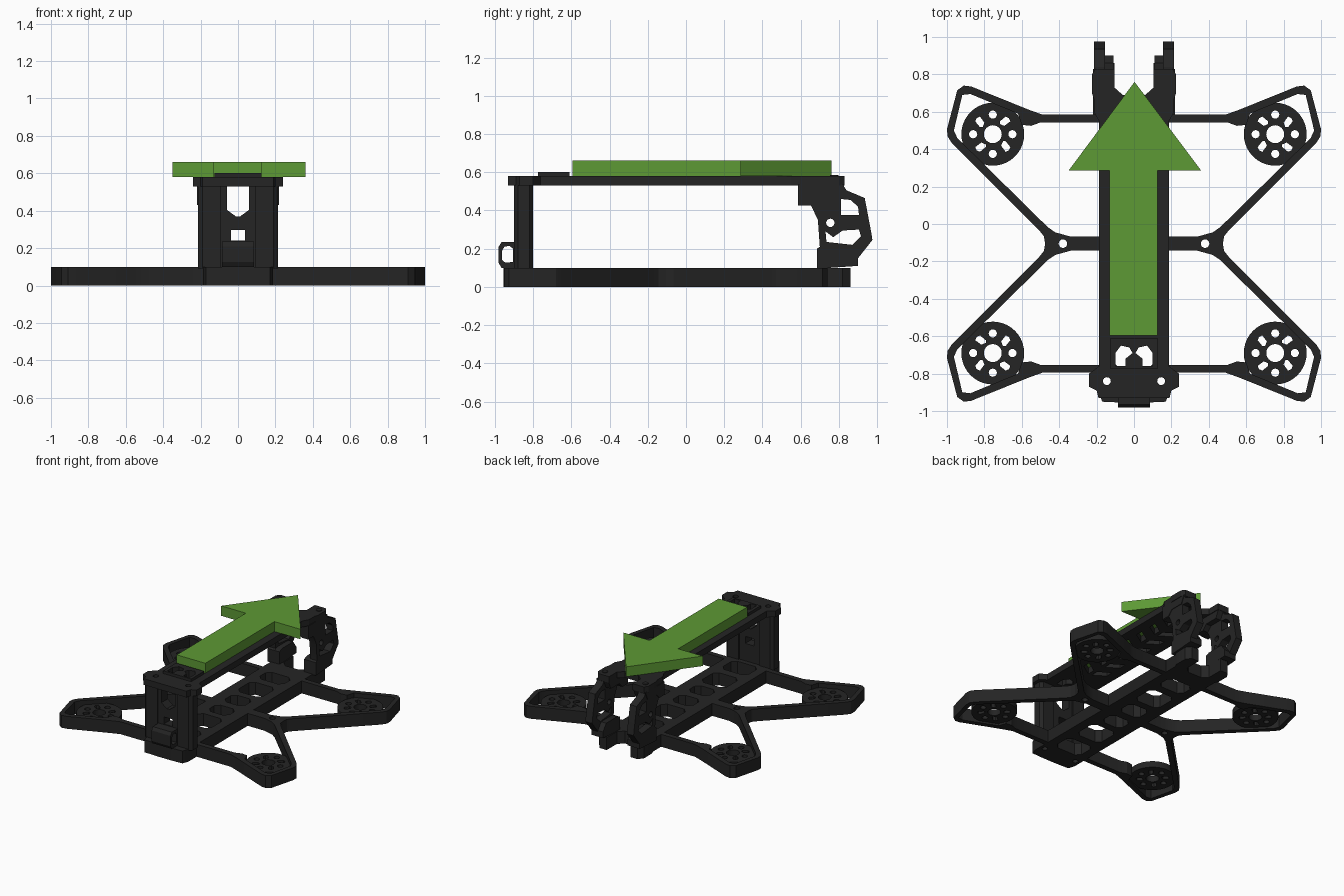
import bpy, bmesh, math
from mathutils import Matrix

def material(name, rgb):
    m = bpy.data.materials.new(name)
    m.diffuse_color = (*rgb, 1)
    return m

BLACK = material("black_plastic", (0.018, 0.018, 0.018))
GREEN = material("green", (0.11, 0.32, 0.035))
MID = -0.105  # the frame is symmetric about this y

PLANES = {  # profile (a, b) and depth c to world axes
    'xy': Matrix.Identity(4),
    'yz': Matrix(((0, 0, 1, 0), (1, 0, 0, 0), (0, 1, 0, 0), (0, 0, 0, 1))),
    'xz': Matrix(((1, 0, 0, 0), (0, 0, -1, 0), (0, 1, 0, 0), (0, 0, 0, 1))),
}

def circle(cx, cy, r, n=24):
    return [(cx + r * math.cos(2 * math.pi * i / n), cy + r * math.sin(2 * math.pi * i / n)) for i in range(n)]

def sym(half):
    return half + [(-x, y) for x, y in reversed(half)]

def flip(loop):
    return [(-x, y) for x, y in loop]

def plate(name, loops, lo, hi, plane='xy', mirror='', mat=BLACK):
    """Extrude nested closed loops (outline, then holes) from lo to hi."""
    cu = bpy.data.curves.new(name, 'CURVE')
    cu.dimensions, cu.fill_mode, cu.extrude = '2D', 'BOTH', (hi - lo) / 2
    for loop in loops:
        s = cu.splines.new('POLY')
        s.points.add(len(loop) - 1)
        for p, (a, b) in zip(s.points, loop):
            p.co = (a, b, 0, 1)
        s.use_cyclic_u = True
    tmp = bpy.data.objects.new(name + "_tmp", cu)
    bpy.context.collection.objects.link(tmp)
    dg = bpy.context.evaluated_depsgraph_get()
    me = bpy.data.meshes.new_from_object(tmp.evaluated_get(dg))
    bpy.data.objects.remove(tmp)
    mid = (lo + hi) / 2 * (-1 if plane == 'xz' else 1)
    me.transform(PLANES[plane] @ Matrix.Translation((0, 0, mid)))
    y0 = MID if 'y' in mirror else 0
    me.transform(Matrix.Translation((0, -y0, 0)))
    bm = bmesh.new()
    bm.from_mesh(me)
    bmesh.ops.remove_doubles(bm, verts=bm.verts, dist=1e-5)
    bmesh.ops.recalc_face_normals(bm, faces=bm.faces)
    bm.to_mesh(me)
    bm.free()
    me.name = name
    me.materials.clear()
    me.materials.append(mat)
    ob = bpy.data.objects.new(name, me)
    ob.location.y = y0
    bpy.context.collection.objects.link(ob)
    if mirror:
        m = ob.modifiers.new("mirror", 'MIRROR')
        m.use_axis = ('x' in mirror, 'y' in mirror, False)
    return ob

# Arms: one quarter with guard rim, diagonal strut and half the hub
hub_arc = [(0.38 + 0.023 * math.cos(t * math.pi / 8), MID + 0.023 * math.sin(t * math.pi / 8)) for t in range(9)]
arm_outer = [(0.15, 0.585), (0.49, 0.585), (0.56, 0.61), (0.87, 0.735), (0.91, 0.74), (0.945, 0.715),
             (0.999, 0.51), (0.998, 0.47), (0.975, 0.435), (0.51, -0.03), (0.482, -0.065), (0.475, MID)]
arm_outer += hub_arc + [(0.15, MID)]
arm_window = [(0.18, 0.543), (0.50, 0.543), (0.55, 0.525), (0.60, 0.53), (0.62, 0.59), (0.875, 0.695),
              (0.918, 0.69), (0.963, 0.50), (0.945, 0.46), (0.46, -0.018), (0.42, -0.045), (0.34, -0.067), (0.18, -0.067)]
plate("arm", [arm_outer, arm_window], 0, 0.1, mirror='xy')

# Motor mounts: recessed discs with bolt holes and angled slots
cx, cy = 0.755, 0.48
holes = [circle(cx, cy, 0.048)]
for k in range(4):
    a = k * math.pi / 2
    holes.append(circle(cx + 0.105 * math.cos(a), cy + 0.105 * math.sin(a), 0.022, 16))
    a += math.pi / 4
    u, v = math.cos(a), math.sin(a)
    holes.append([(cx + u * r - v * w, cy + v * r + u * w) for r, w in
                  ((0.065, -0.012), (0.075, -0.022), (0.115, -0.018), (0.122, 0), (0.115, 0.018), (0.075, 0.012))])
plate("motor_mount", [circle(cx, cy, 0.168, 40)] + holes, 0.015, 0.065, mirror='xy')

# Lower deck with openings
def opening(y0, y1, w, c=0.035):
    return sym([(w - c, y0), (w, y0 + c), (w, y1 - c), (w - c, y1)])

bolts = [circle(s * 0.145, -0.84, 0.021, 16) for s in (1, -1)]
deck = sym([(0.06, 0.69), (0.105, 0.73), (0.105, 0.86), (0.17, 0.86), (0.2, 0.82), (0.2, 0.72), (0.187, 0.69),
            (0.187, -0.9), (0.17, -0.95), (0.06, -0.955)])
spans = [(-0.77, -0.6, 0.115), (-0.53, -0.33, 0.11), (-0.27, -0.14, 0.09), (-0.07, 0.07, 0.09),
         (0.13, 0.33, 0.11), (0.4, 0.54, 0.11)]
plate("lower_deck", [deck] + bolts + [opening(*s) for s in spans], 0, 0.1)

# Upper deck with slanted slots and rear cutout
lobe = [(0.10, -0.76), (0.10, -0.69), (0.07, -0.65), (0.025, -0.66), (0.008, -0.69), (0.045, -0.72), (0.045, -0.76)]
lobes = [lobe, flip(lobe)]
top = sym([(0.06, 0.69), (0.105, 0.73), (0.105, 0.83), (0.205, 0.83), (0.225, 0.8), (0.225, 0.70), (0.215, 0.67),
           (0.215, 0.6), (0.187, 0.55), (0.187, -0.76), (0.24, -0.80), (0.24, -0.87), (0.2, -0.89), (0.19, -0.93), (0.09, -0.93)])
slots = []
for k in range(7):
    y = -0.5 + 0.15 * k
    s = [(0.015, y), (0.11, y + 0.06), (0.11, y + 0.12), (0.015, y + 0.06)]
    slots += [s, flip(s)]
plate("upper_deck", [top] + bolts + lobes + slots, 0.53, 0.58)
plate("rear_pad", [sym([(0.125, -0.61), (0.125, -0.775)])] + lobes, 0.575, 0.602)

# Rear tower: two drilled posts and a cut web
post = [(0.09, -0.90), (0.19, -0.90), (0.213, -0.88), (0.213, -0.82), (0.19, -0.80), (0.09, -0.80)]
plate("rear_post", [post, bolts[0]], 0.09, 0.535, mirror='x')
web = sym([(0.1, 0.09), (0.1, 0.535), (0.06, 0.535), (0.06, 0.405), (0.012, 0.37)])
plate("rear_web", [web[:5] + web[5:], sym([(0.038, 0.24), (0.038, 0.297)])], -0.89, -0.81, 'xz')

# Rear strap clip
clip = [(-0.88, 0.1), (-0.88, 0.235), (-0.965, 0.235), (-0.98, 0.21), (-0.98, 0.125), (-0.965, 0.1)]
clip_hole = [(-0.905, 0.13), (-0.905, 0.2), (-0.925, 0.215), (-0.95, 0.21), (-0.962, 0.19), (-0.962, 0.14), (-0.945, 0.127)]
plate("rear_clip", [clip, clip_hole], -0.085, 0.085, 'yz')

# Front camera side plates
side = [(0.585, 0.535), (0.585, 0.425), (0.655, 0.425), (0.69, 0.35), (0.70, 0.21), (0.685, 0.2), (0.685, 0.095),
        (0.90, 0.11), (0.90, 0.15), (0.975, 0.245), (0.97, 0.28), (0.935, 0.465), (0.84, 0.505), (0.82, 0.535)]
upper_gap = [(0.81, 0.46), (0.86, 0.455), (0.90, 0.42), (0.905, 0.375), (0.81, 0.375)]
lower_gap = [(0.73, 0.29), (0.77, 0.26), (0.82, 0.295), (0.905, 0.3), (0.915, 0.265), (0.87, 0.22), (0.735, 0.235)]
plate("camera_side", [side, circle(0.755, 0.335, 0.022, 16), upper_gap, lower_gap], 0.155, 0.215, 'yz', 'x')

# Inner blocks at the foot and head of the side plates
plate("camera_foot", [[(0.685, 0.095), (0.685, 0.2), (0.72, 0.215), (0.86, 0.215), (0.9, 0.16), (0.9, 0.11)]],
      0.11, 0.16, 'yz', 'x')
plate("camera_head", [[(0.585, 0.535), (0.585, 0.43), (0.655, 0.43), (0.69, 0.47), (0.8, 0.47), (0.83, 0.535)]],
      0.11, 0.22, 'yz', 'x')
plate("camera_bolt", [circle(0.18, 0.775, 0.022)], 0.57, 0.585, mirror='x')

# Direction arrow
plate("arrow", [[(0.003, 0.76), (0.36, 0.285), (0.125, 0.285), (0.125, -0.595), (-0.13, -0.595), (-0.13, 0.285),
                 (-0.35, 0.285)]], 0.58, 0.66, mat=GREEN)

# Smooth only the rounded edges
for ob in bpy.data.objects:
    ob.select_set(True)
    bpy.context.view_layer.objects.active = ob
bpy.ops.object.shade_smooth_by_angle(angle=math.radians(25))
